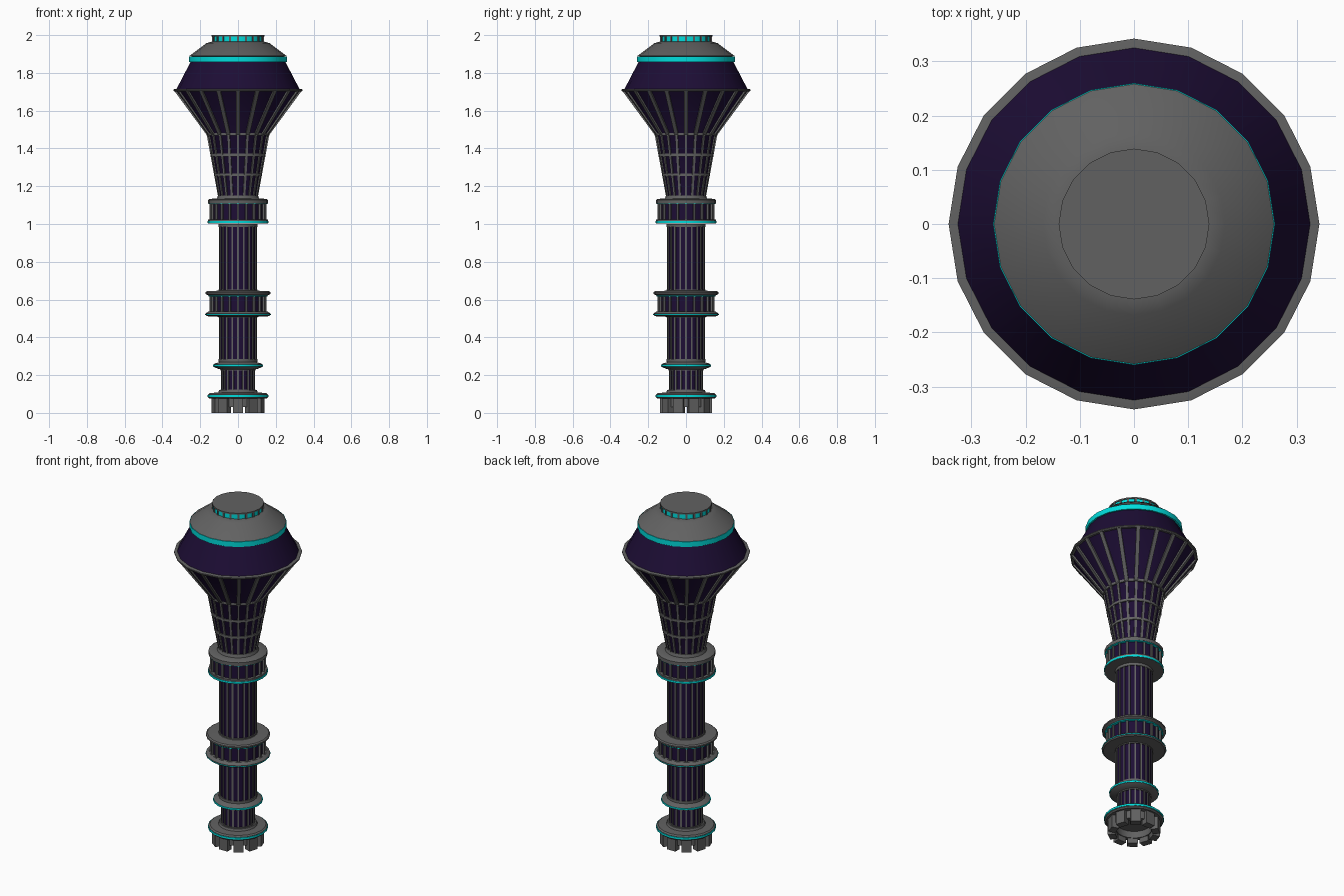
import bpy, bmesh
from math import sin, cos, pi, radians
from mathutils import Matrix, Vector

if "Cube" in bpy.data.objects:
    bpy.data.objects.remove(bpy.data.objects["Cube"])

N = 20


def material(name, rgb):
    m = bpy.data.materials.new(name)
    m.diffuse_color = (*rgb, 1)
    m.use_nodes = True
    m.node_tree.nodes["Principled BSDF"].inputs["Base Color"].default_value = m.diffuse_color
    return m


GREY = material("grey", (0.12, 0.12, 0.12))
NAVY = material("navy", (0.012, 0.004, 0.035))
TEAL = material("teal", (0.0, 0.72, 0.72))


def finish(name, bm, mat, smooth=True):
    bmesh.ops.remove_doubles(bm, verts=bm.verts, dist=1e-5)
    bmesh.ops.recalc_face_normals(bm, faces=bm.faces)
    me = bpy.data.meshes.new(name)
    bm.to_mesh(me)
    bm.free()
    me.materials.append(mat)
    ob = bpy.data.objects.new(name, me)
    bpy.context.collection.objects.link(ob)
    if smooth:
        bpy.context.view_layer.objects.active = ob
        ob.select_set(True)
        bpy.ops.object.shade_smooth_by_angle(angle=radians(30))
        ob.select_set(False)
    return ob


def lathe(name, profile, mat=GREY, closed=True):
    """Spin an (r, z) profile round z with N sides."""
    bm = bmesh.new()
    rings = [[bm.verts.new((r * cos(2 * pi * i / N), r * sin(2 * pi * i / N), z))
              for i in range(N)] for r, z in profile]
    pairs = list(zip(rings, rings[1:]))
    if closed:
        pairs.append((rings[-1], rings[0]))
    for a, b in pairs:
        for i in range(N):
            j = (i + 1) % N
            bm.faces.new((a[i], a[j], b[j], b[i]))
    bmesh.ops.dissolve_degenerate(bm, dist=1e-6, edges=bm.edges)
    return finish(name, bm, mat)


def ring(name, r0, r1, z0, z1, mat=GREY):
    return lathe(name, [(r0, z0), (r1, z0), (r1, z1), (r0, z1)], mat)


def bars(name, p0, p1, width, depth, count=N, mat=GREY, phase=0.0):
    """Radial array of bars whose outer face runs from (r, z) p0 to p1."""
    bm = bmesh.new()
    for k in range(count):
        rot = Matrix.Rotation(2 * pi * (k + phase) / count, 3, 'Z')
        v = [bm.verts.new(rot @ Vector((r - d, s * width / 2, z)))
             for r, z in (p0, p1) for d, s in ((0, -1), (0, 1), (depth, 1), (depth, -1))]
        for f in ((0, 1, 2, 3), (4, 5, 6, 7), (0, 1, 5, 4),
                  (1, 2, 6, 5), (2, 3, 7, 6), (3, 0, 4, 7)):
            bm.faces.new([v[i] for i in f])
    return finish(name, bm, mat, smooth=False)


# Foot: ring of teeth under a solid plate
bars("foot_teeth", (0.138, 0), (0.138, 0.08), 0.054, 0.04, 10, phase=0.5)
ring("foot_inner_ring", 0.095, 0.122, 0.03, 0.08)
lathe("foot_underside", [(0, 0.07), (0.12, 0.07)], GREY, False)
lathe("foot_collar", [(0.08, 0.075), (0.15, 0.075), (0.158, 0.082), (0.158, 0.098),
                      (0.15, 0.105), (0.105, 0.108), (0.1, 0.12), (0.08, 0.12)])
ring("foot_light", 0.15, 0.161, 0.085, 0.096, TEAL)

# Shaft sections: dark core, grey ribs and end cuffs
for i, (r, z0, z1) in enumerate([(0.087, 0.11, 0.24), (0.097, 0.27, 0.52), (0.097, 0.64, 1.0)]):
    lathe(f"shaft_{i + 1}", [(r, z0), (r, z1)], NAVY, False)
    bars(f"shaft_ribs_{i + 1}", (r + 0.004, z0), (r + 0.004, z1), 0.009, 0.012)
    ring(f"shaft_lower_cuff_{i + 1}", r - 0.01, r + 0.006, z0, z0 + 0.014)
    ring(f"shaft_upper_cuff_{i + 1}", r - 0.01, r + 0.006, z1 - 0.016, z1)

# Small lower collar
lathe("lower_collar", [(0.08, 0.228), (0.1, 0.232), (0.122, 0.24), (0.13, 0.245),
                       (0.13, 0.256), (0.122, 0.262), (0.1, 0.268), (0.08, 0.28)])
ring("lower_collar_light", 0.12, 0.133, 0.246, 0.256, TEAL)


def drum(name, r, z0, z1):
    lathe(name + "_windows", [(r - 0.01, z0), (r - 0.01, z1)], NAVY, False)
    bars(name + "_posts", (r, z0), (r, z1), 0.011, 0.016)


# Middle gallery
drum("middle_gallery", 0.15, 0.53, 0.63)
lathe("middle_gallery_floor", [(0.09, 0.508), (0.165, 0.512), (0.172, 0.518),
                               (0.172, 0.526), (0.155, 0.538), (0.09, 0.538)])
lathe("middle_gallery_roof", [(0.09, 0.62), (0.155, 0.62), (0.172, 0.63),
                              (0.172, 0.638), (0.165, 0.644), (0.105, 0.647), (0.09, 0.66)])
ring("middle_gallery_lower_light", 0.15, 0.1735, 0.519, 0.523, TEAL)
ring("middle_gallery_upper_light", 0.14, 0.157, 0.617, 0.621, TEAL)

# Upper gallery
drum("upper_gallery", 0.15, 1.01, 1.12)
ring("upper_gallery_floor", 0.09, 0.158, 1.003, 1.025)
ring("upper_gallery_light", 0.15, 0.161, 1.004, 1.015, TEAL)
lathe("upper_gallery_roof", [(0.09, 1.108), (0.158, 1.108), (0.158, 1.128),
                             (0.15, 1.133), (0.112, 1.135), (0.106, 1.152), (0.09, 1.152)])
ring("upper_gallery_top_light", 0.14, 0.156, 1.105, 1.109, TEAL)

# Flaring neck and bowl with ribs and hoops
lathe("neck_and_bowl", [(0.098, 1.13), (0.16, 1.475), (0.33, 1.708)], NAVY, False)
bars("neck_ribs", (0.103, 1.13), (0.166, 1.475), 0.013, 0.014)
bars("bowl_ribs", (0.166, 1.472), (0.338, 1.706), 0.021, 0.016)
for i, z in enumerate((1.26, 1.365, 1.475)):
    r = 0.103 + (z - 1.13) * 0.1826
    ring(f"neck_hoop_{i + 1}", r - 0.015, r + 0.001, z - 0.007, z + 0.007)
lathe("bowl_rim", [(0.315, 1.702), (0.338, 1.702), (0.342, 1.707), (0.342, 1.713),
                   (0.325, 1.716), (0.315, 1.716)])

# Head: dark skirt, light band, grey roof and lantern
lathe("head_skirt", [(0.327, 1.712), (0.25, 1.86)], NAVY, False)
ring("head_light", 0.235, 0.26, 1.858, 1.888, TEAL)
lathe("head_roof", [(0.22, 1.886), (0.258, 1.889), (0.168, 1.957), (0.14, 1.965),
                    (0.12, 1.965)], GREY, False)
lathe("lantern_windows", [(0.134, 1.96), (0.134, 1.994)], TEAL, False)
bars("lantern_posts", (0.138, 1.96), (0.138, 1.994), 0.011, 0.012)
lathe("lantern_cap", [(0.12, 1.992), (0.139, 1.992), (0.139, 2.0), (0, 2.0)], GREY, False)
